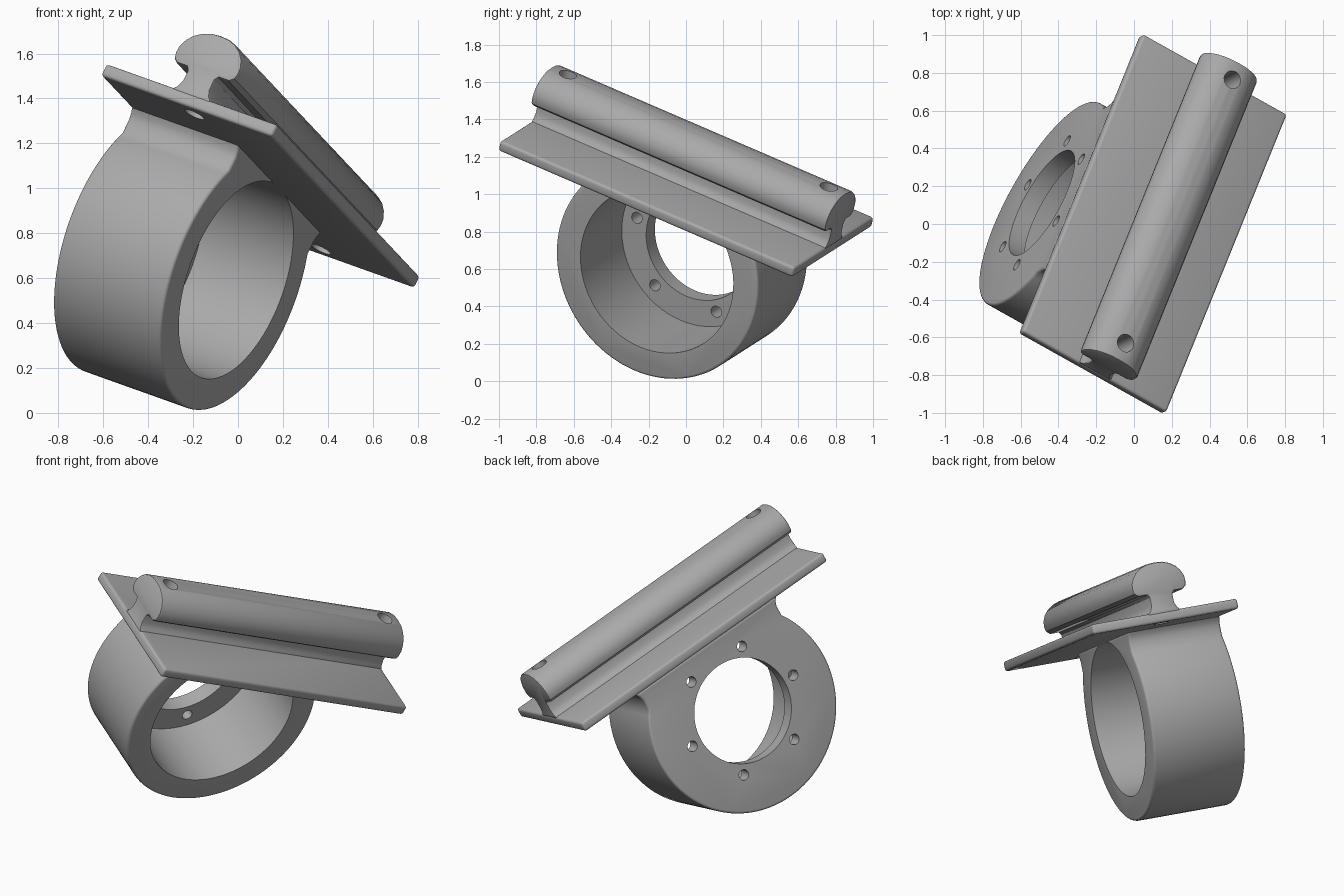
import bpy, bmesh
from math import sin, cos, pi, radians, asin, sqrt
from mathutils import Matrix, Vector

cube = bpy.data.objects.get("Cube")
if cube:
    bpy.data.objects.remove(cube)

# Tilted frame: x across the plate, y along the rail, z out of the plate
along = Vector((0.349, 0.861, -0.371)).normalized()
across = Vector((0.831, -0.47, -0.295))
across = (across - across.dot(along) * along).normalized()
normal = across.cross(along)
FRAME = Matrix.Translation((0.1, 0, 1.055)) @ Matrix((across, along, normal)).transposed().to_4x4()

grey = bpy.data.materials.new("plain grey")
grey.use_nodes = True
colour = (0.4, 0.4, 0.4, 1)
grey.diffuse_color = colour
grey.node_tree.nodes["Principled BSDF"].inputs["Base Color"].default_value = colour


def prism(name, points, extrude):
    """Extrude a closed outline into a solid."""
    bm = bmesh.new()
    face = bm.faces.new([bm.verts.new(p) for p in points])
    out = bmesh.ops.extrude_face_region(bm, geom=[face])
    moved = [v for v in out["geom"] if isinstance(v, bmesh.types.BMVert)]
    bmesh.ops.translate(bm, verts=moved, vec=extrude)
    bmesh.ops.recalc_face_normals(bm, faces=bm.faces)
    mesh = bpy.data.meshes.new(name)
    bm.to_mesh(mesh)
    bm.free()
    obj = bpy.data.objects.new(name, mesh)
    bpy.context.collection.objects.link(obj)
    mesh.materials.append(grey)
    return obj


def apply(obj, kind, **settings):
    mod = obj.modifiers.new(kind.lower(), kind)
    for key, value in settings.items():
        setattr(mod, key, value)
    bpy.context.view_layer.objects.active = obj
    bpy.ops.object.modifier_apply(modifier=mod.name)


def soften(obj, width):
    apply(obj, "BEVEL", width=width, segments=3, limit_method="ANGLE", angle_limit=radians(35))


def drill(obj, axis, centre, radius, length, sides=24):
    """Cut a round hole along the x or z axis, starting at its centre point."""
    ring = [(radius * cos(2 * pi * i / sides), radius * sin(2 * pi * i / sides)) for i in range(sides)]
    if axis == "x":
        pts = [Vector(centre) + Vector((0, a, b)) for a, b in ring]
        cutter = prism("cutter", pts, (length, 0, 0))
    else:
        pts = [Vector(centre) + Vector((a, b, 0)) for a, b in ring]
        cutter = prism("cutter", pts, (0, 0, length))
    cutter.hide_render = True
    apply(obj, "BOOLEAN", object=cutter, operation="DIFFERENCE", solver="EXACT")
    bpy.data.objects.remove(cutter)


def finish(obj):
    obj.data.transform(FRAME)
    bpy.ops.object.select_all(action="DESELECT")
    obj.select_set(True)
    bpy.context.view_layer.objects.active = obj
    bpy.ops.object.shade_smooth_by_angle(angle=radians(32))


HALF = 0.915          # half length of plate and rail
BACK, FRONT = -0.455, 0.12
AXIS = -0.486         # ring centre below the plate
RADIUS, NECK = 0.61, 0.505

# Mounting ring: round outline running into a straight neck with flared top
start = asin(sqrt(1 - (NECK / RADIUS) ** 2))
steps = 72
outline = [(0, NECK + 0.035, -0.02), (0, NECK + 0.01, -0.05), (0, NECK, -0.08)]
for i in range(steps + 1):
    a = start - (pi + 2 * start) * i / steps
    outline.append((0, RADIUS * cos(a), AXIS + RADIUS * sin(a)))
outline += [(0, -y, z) for _, y, z in reversed(outline[:3])]
body = prism("mounting_ring", [(BACK, y, z) for _, y, z in outline], (FRONT - BACK, 0, 0))
soften(body, 0.015)
drill(body, "x", (BACK + 0.1, 0, AXIS), 0.462, 1, 72)
drill(body, "x", (BACK - 0.2, 0, AXIS), 0.315, 1, 64)
for i in range(6):
    a = i * pi / 3
    drill(body, "x", (BACK - 0.2, 0.381 * cos(a), AXIS + 0.381 * sin(a)), 0.032, 0.5, 16)
finish(body)

# Base plate
W, T = 0.457, 0.03
plate = prism("base_plate", [(-W, -HALF, -T), (W, -HALF, -T), (W, -HALF, T), (-W, -HALF, T)],
              (0, 2 * HALF, 0))
soften(plate, 0.015)

# Rail: stem with filleted foot under a rounded head
side = [(0.11, 0.02), (0.085, 0.045), (0.073, 0.075), (0.073, 0.125), (0.085, 0.142),
        (0.14, 0.142), (0.162, 0.16), (0.168, 0.185), (0.166, 0.22), (0.15, 0.255),
        (0.125, 0.285), (0.09, 0.308), (0.05, 0.322)]
section = side + [(0, 0.326)] + [(-x, z) for x, z in reversed(side)]
rail = prism("rail", [(x, -HALF, z) for x, z in section], (0, 2 * HALF, 0))
apply(rail, "BEVEL", width=0.012, segments=2, limit_method="ANGLE", angle_limit=radians(60))

# Bolt holes through rail and plate
for part in (plate, rail):
    for end in (-1, 1):
        drill(part, "z", (0, end * 0.81, -0.2), 0.048, 0.8)
    finish(part)
